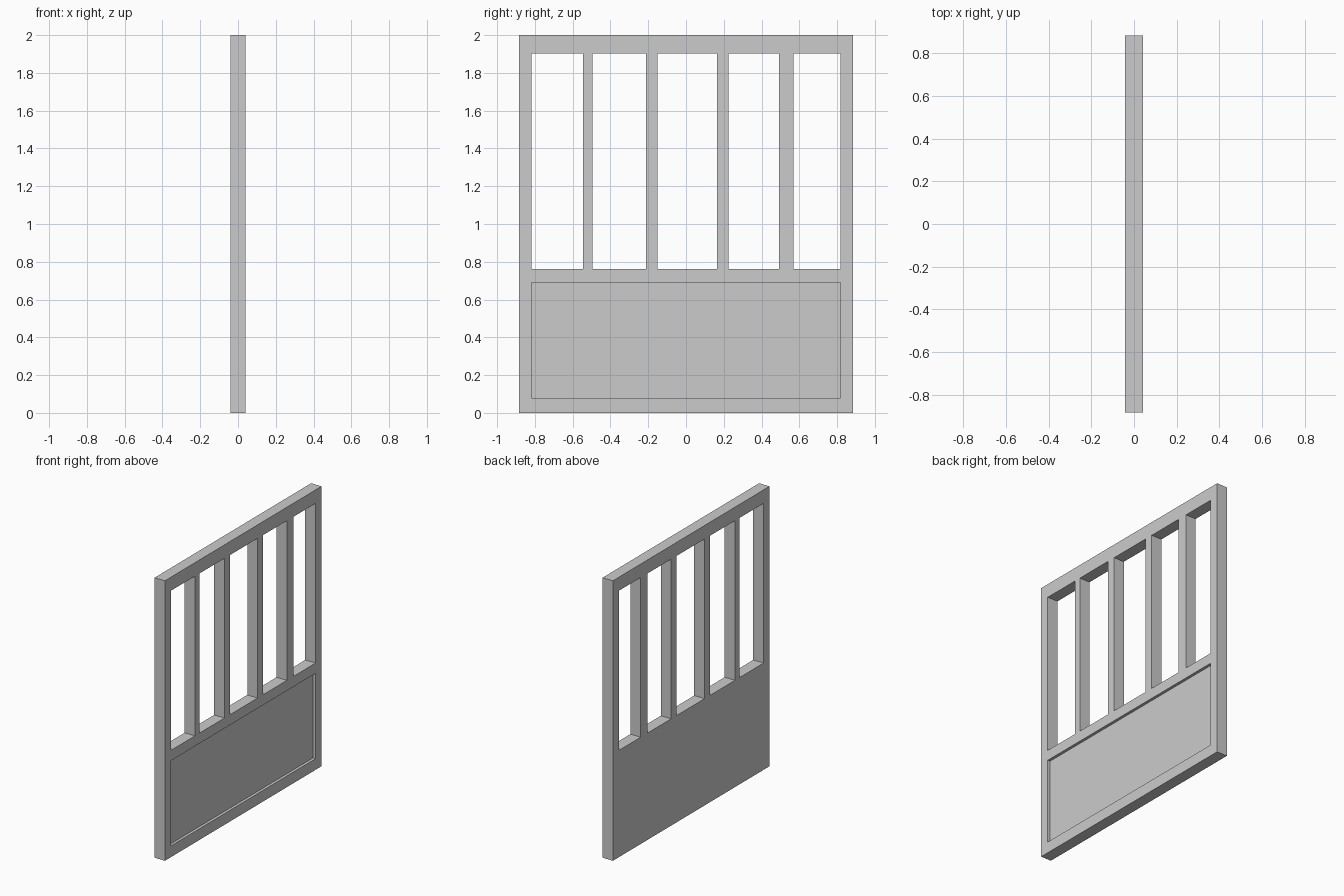
import bpy

if "Cube" in bpy.data.objects:
    bpy.data.objects.remove(bpy.data.objects["Cube"])


def box(name, x, y, z):
    """Axis-aligned box from (min, max) ranges."""
    bpy.ops.mesh.primitive_cube_add(size=1, location=[sum(r) / 2 for r in (x, y, z)])
    ob = bpy.context.object
    ob.name = name
    ob.scale = [r[1] - r[0] for r in (x, y, z)]
    bpy.ops.object.transform_apply(location=True, rotation=False, scale=True)
    return ob


def cut(target, cutter):
    """Subtract the cutter from the target, then remove it."""
    cutter.hide_render = True
    mod = target.modifiers.new("cut", 'BOOLEAN')
    mod.operation = 'DIFFERENCE'
    mod.solver = 'EXACT'
    mod.object = cutter
    bpy.context.view_layer.objects.active = target
    bpy.ops.object.modifier_apply(modifier=mod.name)
    bpy.data.objects.remove(cutter)


HALF_T, HALF_W, INNER = 0.041, 0.883, 0.817

# Solid panel
panel = box("barred_panel", (-HALF_T, HALF_T), (-HALF_W, HALF_W), (0, 2))

# Upper openings, leaving unevenly spaced bars between them
openings = [(-INNER, -0.545), (-0.495, -0.211), (-0.151, 0.163),
            (0.226, 0.493), (0.57, INNER)]
for y in openings:
    cut(panel, box("opening_cutter", (-0.2, 0.2), y, (0.763, 1.903)))

# Shallow recess in the lower half, on the +x face only
cut(panel, box("recess_cutter", (HALF_T - 0.02, 0.2), (-INNER, INNER), (0.08, 0.689)))
